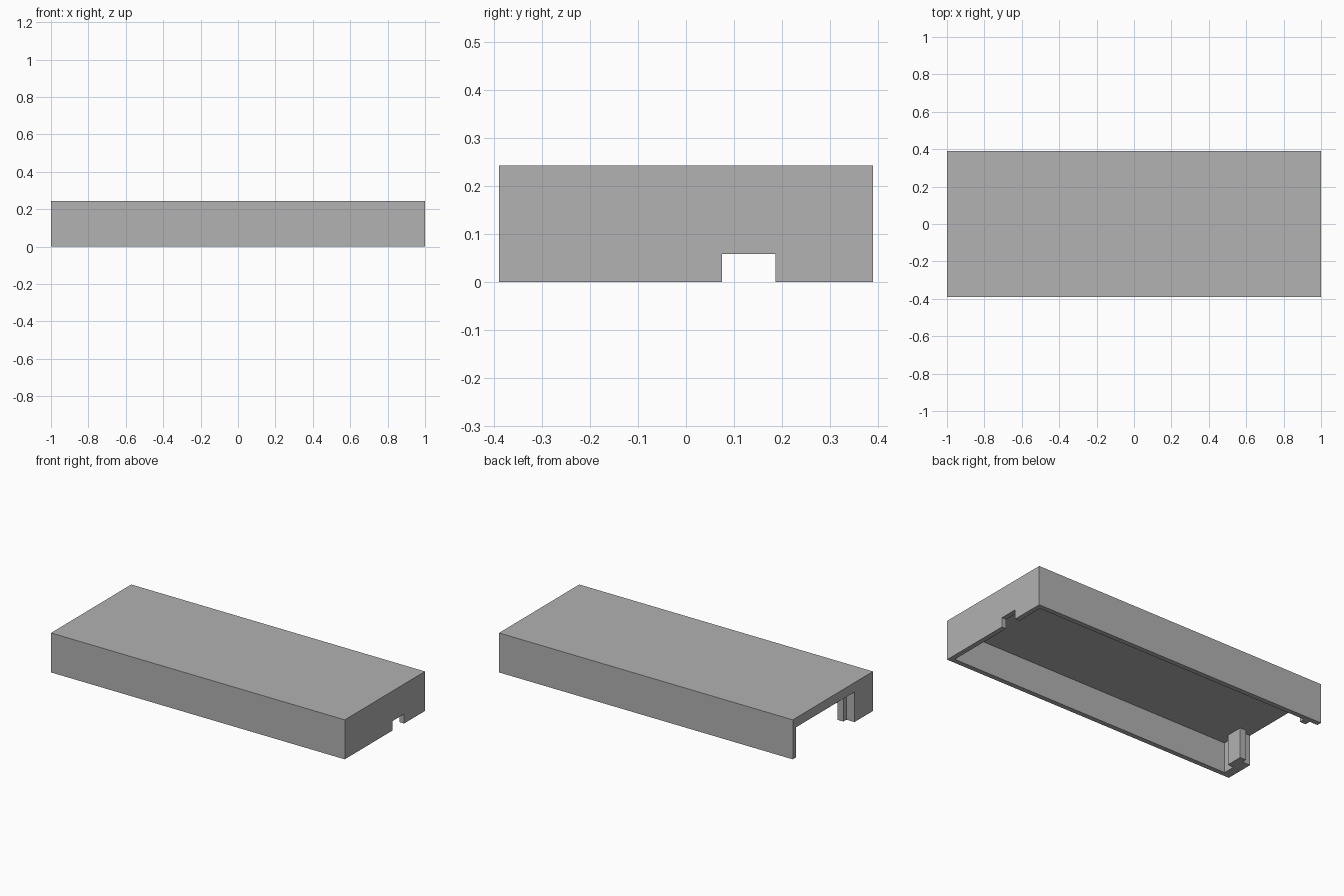
import bpy
import bmesh

if "Cube" in bpy.data.objects:
    bpy.data.objects.remove(bpy.data.objects["Cube"], do_unlink=True)

HALF_Y, HEIGHT, WALL = 0.39, 0.243, 0.03
CEILING = 0.185          # underside of the top panel
INNER = HALF_Y - WALL

grey = bpy.data.materials.new("plain grey")
grey.use_nodes = True
colour = (0.445, 0.445, 0.445, 1)
grey.diffuse_color = colour
grey.node_tree.nodes["Principled BSDF"].inputs["Base Color"].default_value = colour


def prism(name, outline, z0, z1):
    """Extrude a flat outline from z0 to z1."""
    bm = bmesh.new()
    base = bm.faces.new([bm.verts.new((x, y, z0)) for x, y in outline])
    top = bmesh.ops.extrude_face_region(bm, geom=[base])["geom"]
    moved = [v for v in top if isinstance(v, bmesh.types.BMVert)]
    bmesh.ops.translate(bm, verts=moved, vec=(0, 0, z1 - z0))
    bmesh.ops.recalc_face_normals(bm, faces=bm.faces)
    mesh = bpy.data.meshes.new(name)
    bm.to_mesh(mesh)
    bm.free()
    mesh.materials.append(grey)
    obj = bpy.data.objects.new(name, mesh)
    bpy.context.collection.objects.link(obj)
    return obj


def rect(x0, x1, y0, y1):
    return [(x0, y0), (x1, y0), (x1, y1), (x0, y1)]


def carve(target, cutter):
    """Subtract the cutter and discard it."""
    cutter.hide_render = True
    mod = target.modifiers.new("carve", "BOOLEAN")
    mod.operation, mod.solver, mod.object = "DIFFERENCE", "EXACT", cutter
    bpy.context.view_layer.objects.active = target
    bpy.ops.object.modifier_apply(modifier=mod.name)
    bpy.data.objects.remove(cutter, do_unlink=True)


# Outer block of the cover
cover = prism("cover_shell", rect(-1, 1, -HALF_Y, HALF_Y), 0, HEIGHT)

# Hollow inside, open at one end, leaving a short end wall and two stop ribs
OUT, STOP, RIB = -1.1, -0.945, -0.905
hollow = [
    (OUT, -0.21), (STOP, -0.21),                              # end wall edge
    (STOP, -0.18), (RIB, -0.18), (RIB, -0.285), (STOP, -0.285),  # front rib
    (STOP, -INNER), (1 - WALL, -INNER), (1 - WALL, INNER),    # main room
    (RIB, INNER), (RIB, 0.325), (STOP, 0.325), (STOP, INNER),   # back rib
    (OUT, INNER),
]
carve(cover, prism("hollow_cutter", hollow, -0.1, CEILING))

# Cable notch in the closed end
carve(cover, prism("notch_cutter", rect(0.9, 1.1, 0.075, 0.187), -0.1, 0.058))
